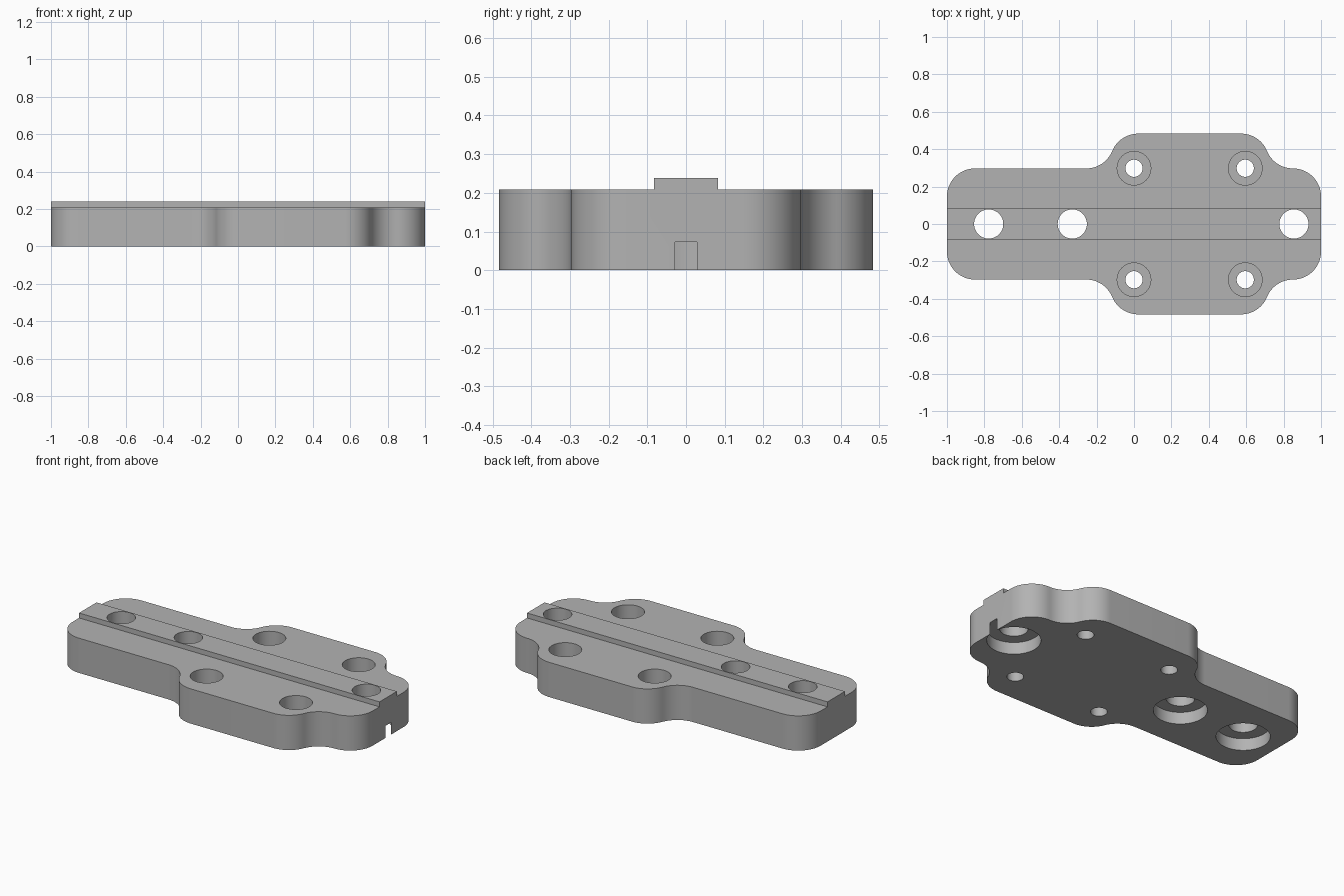
import bpy, bmesh, math

old = bpy.data.objects.get("Cube")
if old:
    bpy.data.objects.remove(old, do_unlink=True)

THICK, TOP = 0.209, 0.239          # plate top, rail top
NARROW, WIDE, R = 0.297, 0.483, 0.15   # half widths and corner radius

grey = bpy.data.materials.new("plain grey")
grey.use_nodes = True
colour = (0.45, 0.45, 0.45, 1)
grey.diffuse_color = colour
grey.node_tree.nodes["Principled BSDF"].inputs["Base Color"].default_value = colour


def make_object(name, bm):
    bmesh.ops.recalc_face_normals(bm, faces=bm.faces)
    mesh = bpy.data.meshes.new(name)
    bm.to_mesh(mesh)
    bm.free()
    mesh.materials.append(grey)
    obj = bpy.data.objects.new(name, mesh)
    bpy.context.collection.objects.link(obj)
    return obj


def extrude_outline(name, points, z0, z1):
    bm = bmesh.new()
    face = bm.faces.new([bm.verts.new((x, y, z0)) for x, y in points])
    top = bmesh.ops.extrude_face_region(bm, geom=[face])["geom"]
    verts = [v for v in top if isinstance(v, bmesh.types.BMVert)]
    bmesh.ops.translate(bm, verts=verts, vec=(0, 0, z1 - z0))
    return make_object(name, bm)


def arc(cx, cy, start, end, steps=16):
    angles = [math.radians(start + (end - start) * i / steps) for i in range(steps + 1)]
    return [(cx + R * math.cos(a), cy + R * math.sin(a)) for a in angles]


# Plate outline: rounded corners and S-shaped shoulders, mirrored front to back
rise = NARROW - WIDE + 2 * R
run = math.sqrt(4 * R * R - rise * rise)
t = math.degrees(math.asin(rise / (2 * R)))
left, right = 0.022, 1 - R - run
half = (arc(R - 1, NARROW - R, 180, 90)
        + arc(left - run, NARROW + R, -90, -t)
        + arc(left, WIDE - R, 180 - t, 90)[1:]
        + arc(right, WIDE - R, 90, t)
        + arc(right + run, NARROW + R, 180 + t, 270)[1:]
        + arc(1 - R, NARROW - R, 90, 0)[1:])
outline = half + [(x, -y) for x, y in reversed(half)]
plate = extrude_outline("mounting_plate", outline, 0, THICK)

# Raised rail along the middle
rail = extrude_outline("rail", [(-1, -0.083), (1, -0.083), (1, 0.083), (-1, 0.083)],
                       THICK - 0.05, TOP)


# Stepped hole cutters, each a lathed profile of (radius, height)
def add_hole(bm, x, y, profile, sides=48):
    rings = []
    for r, z in profile:
        rings.append([bm.verts.new((x + r * math.cos(2 * math.pi * i / sides),
                                    y + r * math.sin(2 * math.pi * i / sides), z))
                      for i in range(sides)])
    for low, high in zip(rings, rings[1:]):
        for i in range(sides):
            j = (i + 1) % sides
            bm.faces.new((low[i], low[j], high[j], high[i]))
    bm.faces.new(rings[0][::-1])
    bm.faces.new(rings[-1])


bm = bmesh.new()
for x in (-0.777, -0.33, 0.855):      # rail holes, counterbored from below
    add_hole(bm, x, 0, [(0.148, -0.1), (0.148, 0.073), (0.078, 0.073), (0.078, 0.4)])
for x in (0, 0.595):                  # side holes, counterbored from above
    for y in (-0.298, 0.298):
        add_hole(bm, x, y, [(0.046, -0.1), (0.046, 0.09), (0.09, 0.09), (0.09, 0.4)])
cutters = make_object("hole_cutters", bm)

# Join the rail, cut the holes, then bake the result
for helper, operation in ((rail, "UNION"), (cutters, "DIFFERENCE")):
    mod = plate.modifiers.new(helper.name, "BOOLEAN")
    mod.object, mod.operation, mod.solver = helper, operation, "EXACT"
bpy.context.view_layer.objects.active = plate
plate.select_set(True)
for name in [m.name for m in plate.modifiers]:
    bpy.ops.object.modifier_apply(modifier=name)
for helper in (rail, cutters):
    bpy.data.objects.remove(helper, do_unlink=True)

bpy.ops.object.select_all(action="DESELECT")
plate.select_set(True)
bpy.ops.object.shade_smooth_by_angle(angle=math.radians(30))
